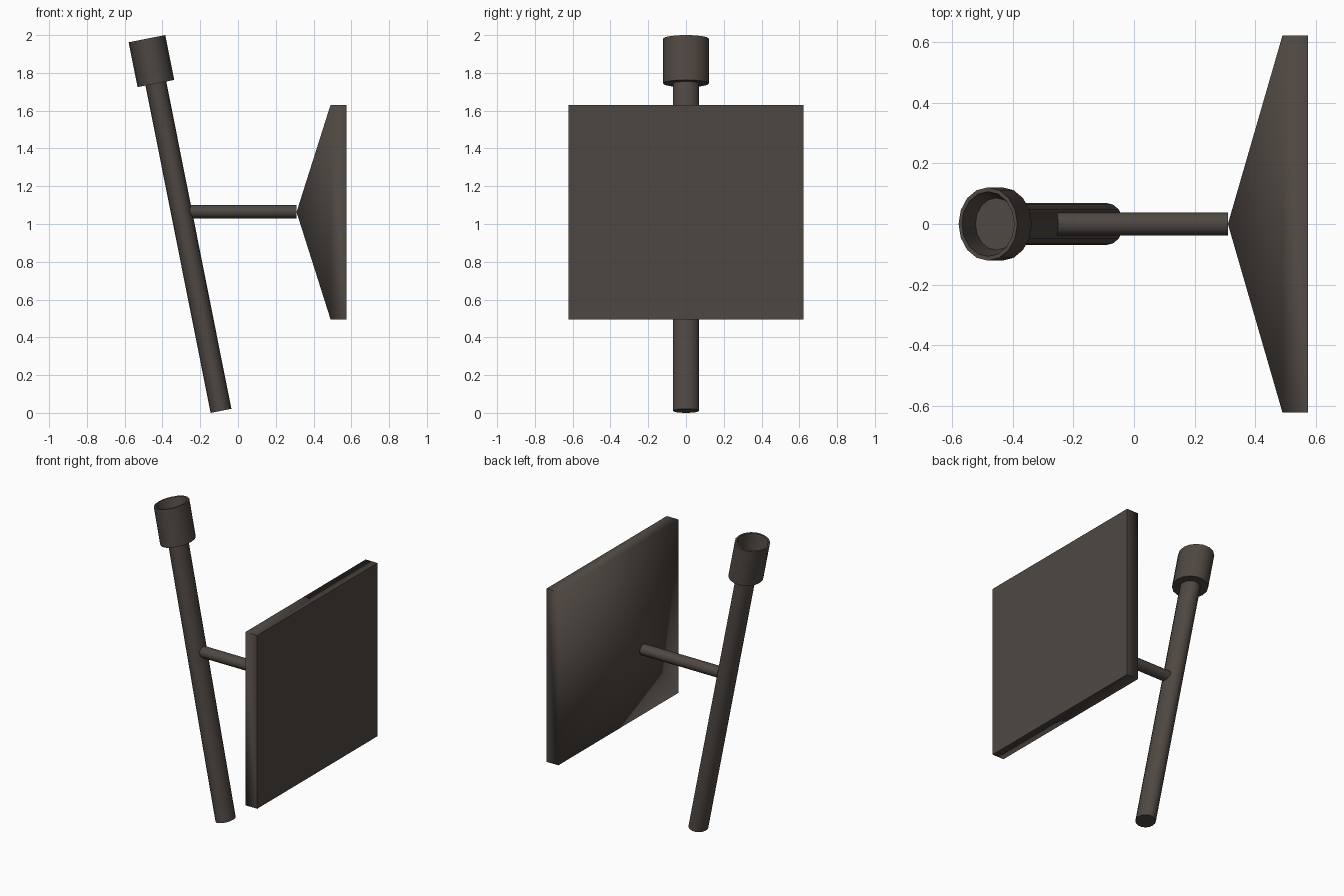
import bpy, bmesh, math
from mathutils import Vector

if "Cube" in bpy.data.objects:
    bpy.data.objects.remove(bpy.data.objects["Cube"])

brown = bpy.data.materials.new("dark brown")
brown.diffuse_color = (0.078, 0.064, 0.055, 1)
brown.use_nodes = True
brown.node_tree.nodes["Principled BSDF"].inputs["Base Color"].default_value = brown.diffuse_color


def finish(name, bm, angle=40):
    bmesh.ops.recalc_face_normals(bm, faces=bm.faces)
    me = bpy.data.meshes.new(name)
    bm.to_mesh(me)
    bm.free()
    ob = bpy.data.objects.new(name, me)
    bpy.context.collection.objects.link(ob)
    me.materials.append(brown)
    bpy.ops.object.select_all(action='DESELECT')
    ob.select_set(True)
    bpy.context.view_layer.objects.active = ob
    bpy.ops.object.shade_smooth_by_angle(angle=math.radians(angle))
    return ob


def lathe(name, origin, axis, profile, sides):
    """Elliptical rings (distance along axis, in-plane radius, y radius), capped."""
    axis = axis.normalized()
    y = Vector((0, 1, 0))
    u = y.cross(axis)
    bm = bmesh.new()
    rings = []
    for d, ru, ry in profile:
        rings.append([bm.verts.new(origin + axis * d
                                   + u * (ru * math.cos(a)) + y * (ry * math.sin(a)))
                      for a in (2 * math.pi * i / sides for i in range(sides))])
    for a, b in zip(rings, rings[1:]):
        for i in range(sides):
            j = (i + 1) % sides
            bm.faces.new((a[i], a[j], b[j], b[i]))
    bm.faces.new(rings[0])
    bm.faces.new(rings[-1])
    return finish(name, bm)


# Leaning pole and the open cup on its top
foot = Vector((-0.09, 0, 0.011))
top = Vector((-0.482, 0, 1.981))
axis = top - foot
L = axis.length
lathe("leaning_pole", foot, axis, [(0, .056, .069), (L - .2, .056, .069)], 16)
lathe("open_cup", foot, axis,
      [(L - .242, .05, .062), (L - .242, .099, .121), (L, .099, .121),
       (L, .088, .107), (L - .14, .07, .086)], 16)

# Horizontal arm
lathe("arm", Vector((-0.26, 0, 1.065)), Vector((1, 0, 0)),
      [(0, .035, .038), (.57, .035, .038)], 12)

# Square head: shallow pyramid back, thin rim, flat front
bm = bmesh.new()
apex = bm.verts.new((0.31, 0, 1.063))
corners = [(-1, -1), (1, -1), (1, 1), (-1, 1)]
back, front = [[bm.verts.new((x, .622 * sy, 1.063 + .568 * sz)) for sy, sz in corners]
               for x in (0.49, 0.575)]
for i in range(4):
    j = (i + 1) % 4
    bm.faces.new((apex, back[i], back[j]))
    bm.faces.new((back[i], back[j], front[j], front[i]))
bm.faces.new(front)
finish("square_head", bm, 80)
